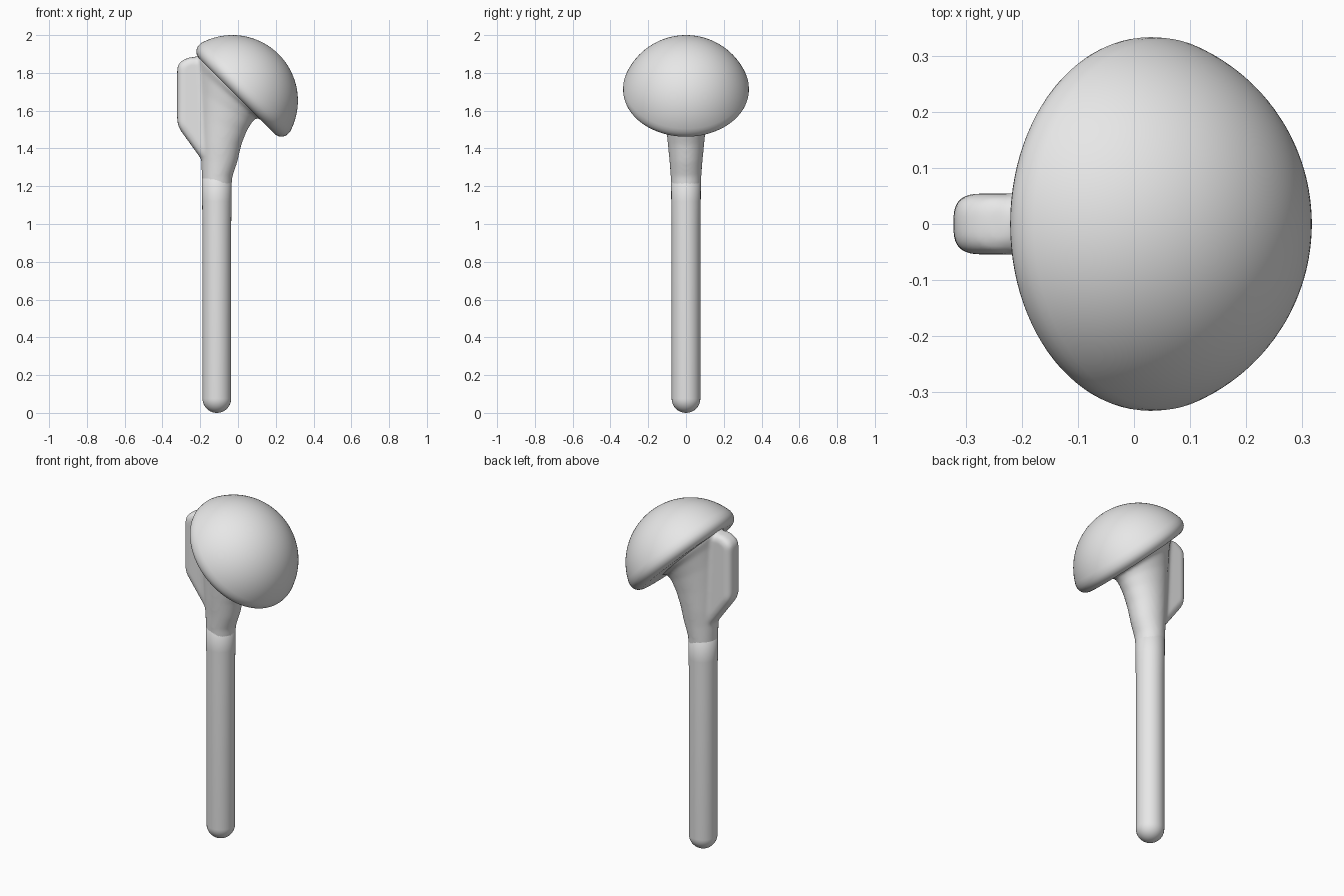
import bpy
import bmesh
import math
from mathutils import Matrix, Vector

cube = bpy.data.objects.get("Cube")
if cube:
    bpy.data.objects.remove(cube, do_unlink=True)

metal = bpy.data.materials.new("satin_grey")
metal.use_nodes = True
GREY = (0.8, 0.8, 0.8, 1)
metal.diffuse_color = GREY
metal.node_tree.nodes["Principled BSDF"].inputs["Base Color"].default_value = GREY


def finish(name, bm):
    """Turn a bmesh into a smooth-shaded object."""
    bmesh.ops.recalc_face_normals(bm, faces=bm.faces[:])
    for face in bm.faces:
        face.smooth = True
    mesh = bpy.data.meshes.new(name)
    bm.to_mesh(mesh)
    bm.free()
    mesh.materials.append(metal)
    obj = bpy.data.objects.new(name, mesh)
    bpy.context.collection.objects.link(obj)
    return obj


def arc(cx, cz, radius, start, end, steps):
    angles = [math.radians(start + (end - start) * i / steps) for i in range(steps + 1)]
    return [(cx + radius * math.cos(a), cz + radius * math.sin(a)) for a in angles]


def loft(bm, rings):
    """Bridge a stack of closed point rings and cap both ends."""
    rows = [[bm.verts.new(p) for p in ring] for ring in rings]
    n = len(rows[0])
    for low, high in zip(rows, rows[1:]):
        for i in range(n):
            j = (i + 1) % n
            bm.faces.new((low[i], low[j], high[j], high[i]))
    bm.faces.new(rows[0][::-1])
    bm.faces.new(rows[-1])


def lathe(name, profile, sides, matrix):
    bm = bmesh.new()
    turn = [2 * math.pi * i / sides for i in range(sides)]
    loft(bm, [[matrix @ Vector((r * math.cos(a), r * math.sin(a), z)) for a in turn]
              for r, z in profile])
    return finish(name, bm)


# Stem: long rod with a rounded tip
R_STEM = 0.076
stem_profile = arc(0, R_STEM, R_STEM, -89, 0, 10)
stem_profile += [(R_STEM, 1.0), (0.078, 1.12), (0.079, 1.24), (0.05, 1.27)]
lathe("stem", stem_profile, 48, Matrix.Translation((-0.112, 0, 0)))

# Head: spherical cap with a rounded rim, tilted toward the left
R_HEAD = 0.347
head_profile = [(0.001, 0.034), (0.15, 0.034)]
head_profile += arc(0.283, 0.084, 0.05, -90, 0, 8)
head_profile += arc(0, 0, R_HEAD, 17, 89.8, 28)
tilt = Matrix.Translation((-0.03, 0, 1.653)) @ Matrix.Rotation(math.radians(45), 4, 'Y')
head = lathe("head", head_profile, 96, tilt)
bpy.context.view_layer.objects.active = head
head.select_set(True)
bpy.ops.object.shade_smooth_by_angle(angle=math.radians(40))
head.select_set(False)

# Neck: elliptical sections given as outer x, z, inner x, z, half depth
SECTIONS = [
    (-0.186, 1.14, -0.038, 1.14, 0.074),
    (-0.191, 1.25, -0.030, 1.25, 0.081),
    (-0.195, 1.33, -0.003, 1.33, 0.087),
    (-0.200, 1.42, 0.018, 1.42, 0.096),
    (-0.205, 1.55, 0.045, 1.49, 0.105),
    (-0.208, 1.70, 0.075, 1.54, 0.118),
    (-0.210, 1.82, 0.100, 1.562, 0.135),
    (-0.215, 1.885, 0.140, 1.542, 0.16),
    (-0.205, 1.91, 0.150, 1.56, 0.16),
]
bm = bmesh.new()
rings = []
for x0, z0, x1, z1, depth in SECTIONS:
    mid = Vector((x0 + x1, 0, z0 + z1)) / 2
    half = Vector((x1 - x0, 0, z1 - z0)) / 2
    turn = [2 * math.pi * i / 48 for i in range(48)]
    rings.append([mid + half * math.cos(a) + Vector((0, depth * math.sin(a), 0)) for a in turn])
loft(bm, rings)

# Fin: rounded plate on the outer side of the neck
FIN = [(-0.322, 1.52), (-0.322, 1.85), (-0.25, 1.89), (-0.16, 1.87),
       (-0.10, 1.75), (-0.10, 1.31), (-0.17, 1.31)]
fin_bm = bmesh.new()
loft(fin_bm, [[Vector((x, y, z)) for x, z in FIN] for y in (-0.054, 0.054)])
bmesh.ops.recalc_face_normals(fin_bm, faces=fin_bm.faces[:])
bmesh.ops.bevel(fin_bm, geom=fin_bm.edges[:], offset=0.045, segments=6,
                profile=0.5, affect='EDGES', clamp_overlap=True)
fin_mesh = bpy.data.meshes.new("fin_profile")
fin_bm.to_mesh(fin_mesh)
fin_bm.free()
bm.from_mesh(fin_mesh)
bpy.data.meshes.remove(fin_mesh)

# Fuse neck and fin into one softly blended body
body = finish("neck_and_fin", bm)
fuse = body.modifiers.new("fuse", 'REMESH')
fuse.mode = 'VOXEL'
fuse.voxel_size = 0.009
fuse.use_smooth_shade = True
soften = body.modifiers.new("soften", 'SMOOTH')
soften.factor = 0.5
soften.iterations = 10
